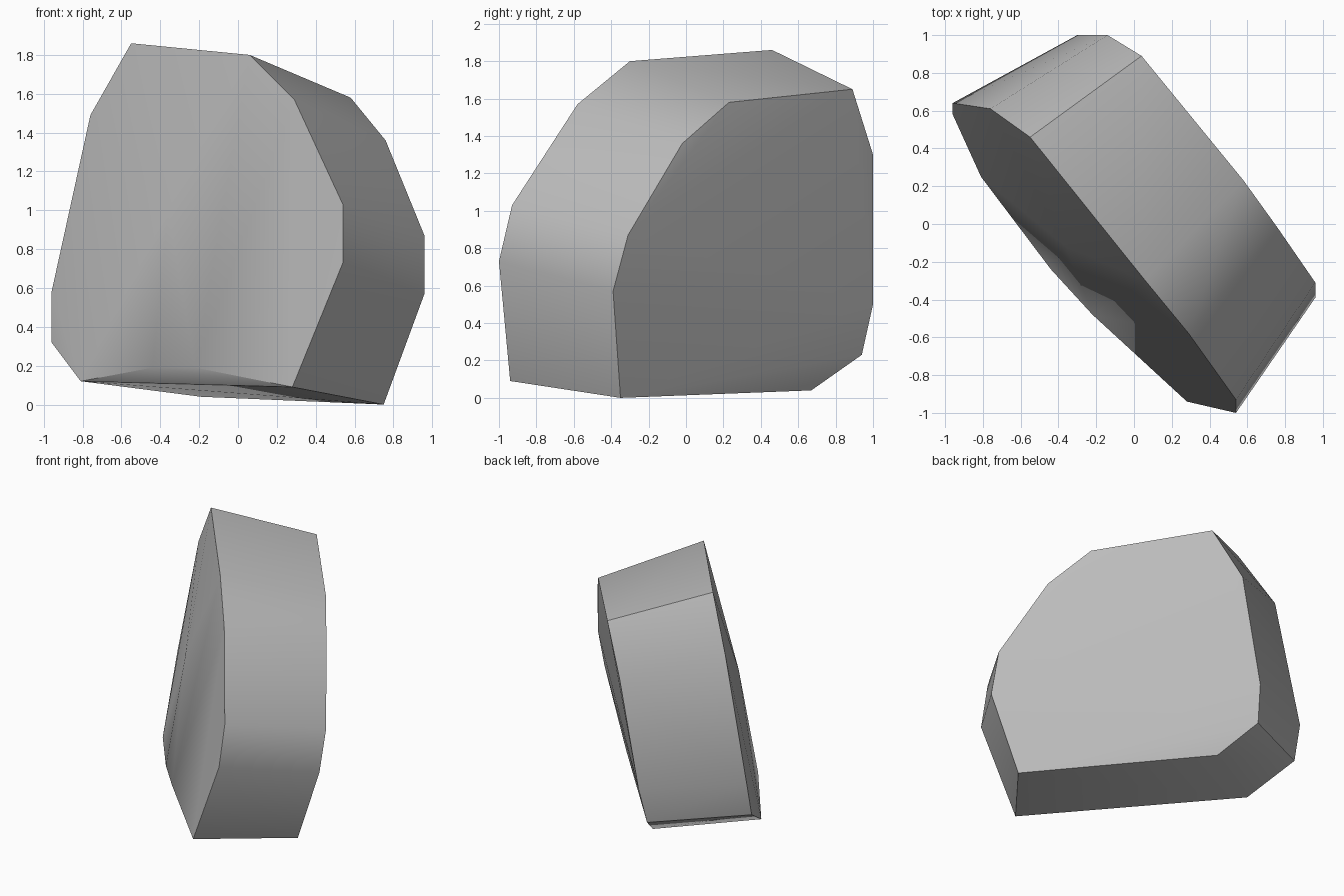
import bpy
import bmesh
from mathutils import Vector

cube = bpy.data.objects.get("Cube")
if cube:
    bpy.data.objects.remove(cube, do_unlink=True)

# Rim of the front face, clockwise from the peak
front_rim = [
    (-.55, .46, 1.86), (.06, -.30, 1.80), (.29, -.58, 1.57), (.54, -.93, 1.03),
    (.54, -1, .73), (.28, -.94, .09), (-.81, .25, .12), (-.96, .58, .32),
    (-.96, .64, .58), (-.76, .61, 1.49),
]
# Matching rim of the back face
back_rim = [
    (.04, .89, 1.65), (.58, .23, 1.58), (.76, -.02, 1.36), (.96, -.31, .87),
    (.96, -.39, .57), (.75, -.35, 0), (-.19, .67, .04), (-.33, .94, .23),
    (-.30, 1, .50), (-.14, 1, 1.30),
]
# Points that swell the front face outwards
front_bulge = [(-.63, .02, .17), (-.44, -.24, .19), (-.22, -.48, .19), (-.36, -.12, 1)]

# Stone slab: solid hull over both rims and the bulge
bm = bmesh.new()
for point in front_rim + back_rim + front_bulge:
    bm.verts.new(Vector(point))
hull = bmesh.ops.convex_hull(bm, input=bm.verts[:])
loose = {v for v in hull["geom_interior"] + hull["geom_unused"]
         if isinstance(v, bmesh.types.BMVert)}
bmesh.ops.delete(bm, geom=list(loose), context='VERTS')
bmesh.ops.recalc_face_normals(bm, faces=bm.faces[:])

mesh = bpy.data.meshes.new("stone_slab")
bm.to_mesh(mesh)
bm.free()
slab = bpy.data.objects.new("stone_slab", mesh)
bpy.context.collection.objects.link(slab)

# Stone colour
stone = bpy.data.materials.new("stone_grey")
stone.use_nodes = True
colour = (.5, .5, .5, 1)
stone.diffuse_color = colour
stone.node_tree.nodes["Principled BSDF"].inputs["Base Color"].default_value = colour
mesh.materials.append(stone)

# Soft faces with crisp rims
bpy.ops.object.select_all(action='DESELECT')
slab.select_set(True)
bpy.context.view_layer.objects.active = slab
bpy.ops.object.shade_smooth_by_angle(angle=.7)
